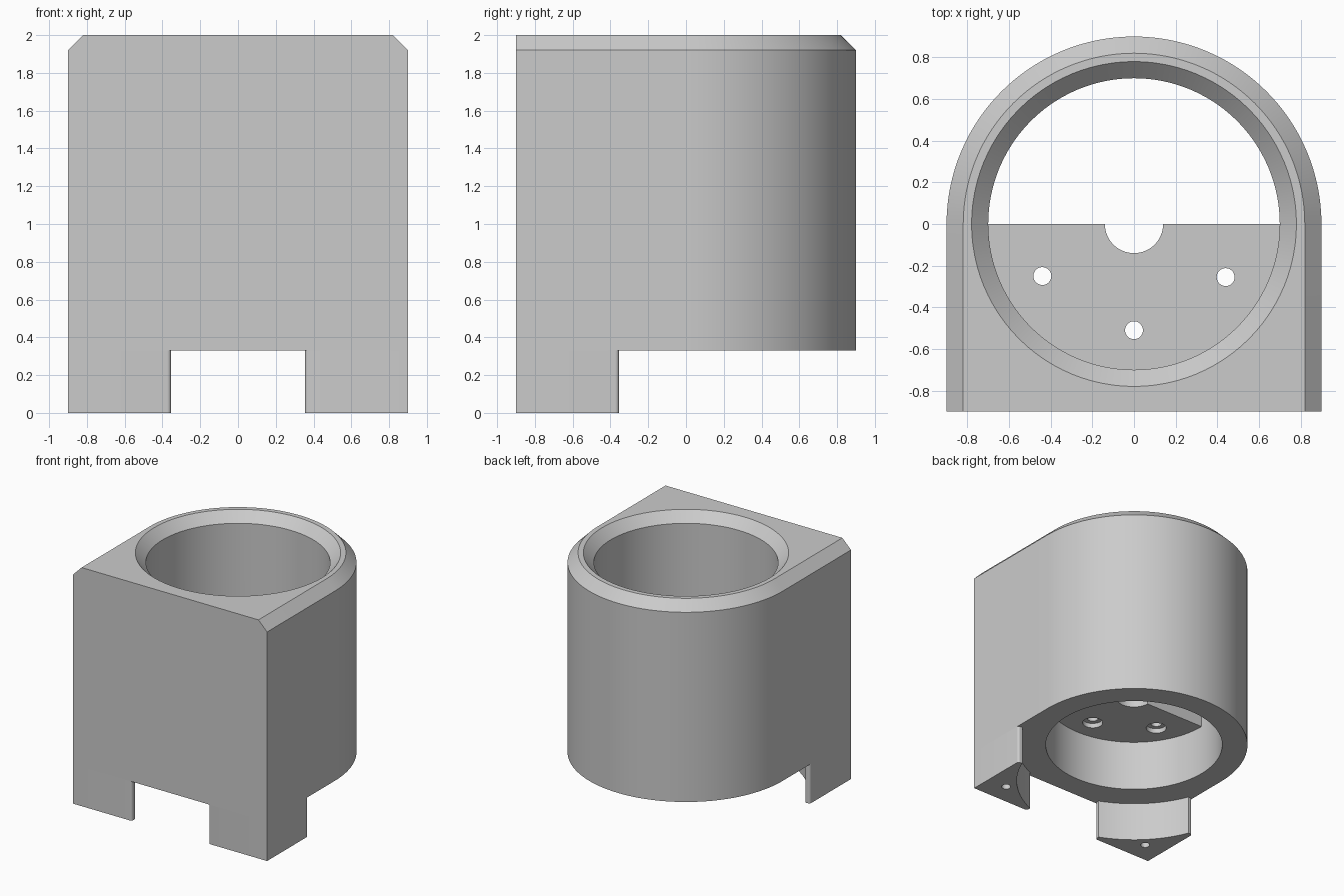
import bpy, bmesh
from math import sin, cos, pi, radians

old = bpy.data.objects.get("Cube")
if old:
    bpy.data.objects.remove(old)

grey = bpy.data.materials.new("plain grey")
grey.use_nodes = True
grey.diffuse_color = (0.6, 0.6, 0.6, 1)
grey.node_tree.nodes["Principled BSDF"].inputs["Base Color"].default_value = (0.6, 0.6, 0.6, 1)

HALF = 0.9       # half width of the housing
FLOOR = 0.33     # underside of the housing, top of the feet
TOP = 2.0
CHAMFER = 0.08
BORE = 0.7


def arc(r, start, end, steps, cx=0, cy=0):
    angles = [start + (end - start) * i / steps for i in range(steps + 1)]
    return [(cx + r * cos(a), cy + r * sin(a)) for a in angles]


def circle(r, cx=0, cy=0, steps=96):
    return arc(r, 0, 2 * pi, steps, cx, cy)[:-1]


def loft(name, sections):
    """Closed solid through (outline, height) sections with equal point counts."""
    bm = bmesh.new()
    rings = [[bm.verts.new((x, y, z)) for x, y in pts] for pts, z in sections]
    for low, high in zip(rings, rings[1:]):
        n = len(low)
        for i in range(n):
            j = (i + 1) % n
            bm.faces.new((low[i], low[j], high[j], high[i]))
    bm.faces.new(rings[0][::-1])
    bm.faces.new(rings[-1])
    bmesh.ops.recalc_face_normals(bm, faces=bm.faces)
    mesh = bpy.data.meshes.new(name)
    bm.to_mesh(mesh)
    bm.free()
    mesh.materials.append(grey)
    ob = bpy.data.objects.new(name, mesh)
    bpy.context.collection.objects.link(ob)
    return ob


def select(ob):
    bpy.ops.object.select_all(action="DESELECT")
    ob.select_set(True)
    bpy.context.view_layer.objects.active = ob


def cut(ob, sections):
    cutter = loft("cutter", sections)
    cutter.hide_render = True
    mod = ob.modifiers.new("cut", "BOOLEAN")
    mod.operation = "DIFFERENCE"
    mod.solver = "EXACT"
    mod.object = cutter
    select(ob)
    bpy.ops.object.modifier_apply(modifier=mod.name)
    bpy.data.objects.remove(cutter)


def finish(ob):
    select(ob)
    bpy.ops.object.shade_smooth_by_angle(angle=radians(30))


# Housing: flat front, round back, chamfered top on sides and back
def d_outline(r):
    return [(-r, -HALF), (r, -HALF)] + arc(r, 0, pi, 64)


housing = loft("housing", [(d_outline(HALF), FLOOR), (d_outline(HALF), TOP - CHAMFER),
                           (d_outline(HALF - CHAMFER), TOP)])
# Through bore with a flared mouth
cut(housing, [(circle(BORE), FLOOR - 0.1), (circle(BORE), TOP - CHAMFER),
              (circle(BORE + CHAMFER), TOP), (circle(BORE + CHAMFER), TOP + 0.1)])
finish(housing)

# Half-round mounting plate inside the bore
PLATE, THICK = 0.76, 0.16
half_disc = arc(BORE + 0.01, pi, 2 * pi, 64)
plate = loft("mounting_plate", [(half_disc, PLATE), (half_disc, PLATE + THICK)])
low, high = PLATE - 0.1, PLATE + THICK + 0.1
cut(plate, [(circle(0.14, steps=48), low), (circle(0.14, steps=48), high)])
for x, y in ((-0.44, -0.25), (0.44, -0.255), (0, -0.51)):
    hole, sink = circle(0.043, x, y, 32), circle(0.08, x, y, 32)
    cut(plate, [(hole, low), (hole, high)])
    cut(plate, [(sink, low), (sink, PLATE + 0.04)])
finish(plate)

# Corner feet with a hollowed inner face, rounded tips and a blind screw hole
TIP = 0.355
side_tip = arc(0.02, 0, pi / 2, 6, HALF - 0.02, -TIP - 0.02)
front_tip = [(-y, -x) for x, y in reversed(side_tip)]
hollow = arc(0.93, radians(-22.4), radians(-67.6), 24)
outline = [(HALF, -HALF)] + side_tip + hollow + front_tip
for side, name in ((1, "left_foot"), (-1, "right_foot")):
    pts = [(side * x, y) for x, y in outline]
    foot = loft(name, [(pts, 0), (pts, FLOOR)])
    screw = circle(0.036, side * 0.72, -0.72, 32)
    cut(foot, [(screw, -0.1), (screw, 0.25)])
    finish(foot)
